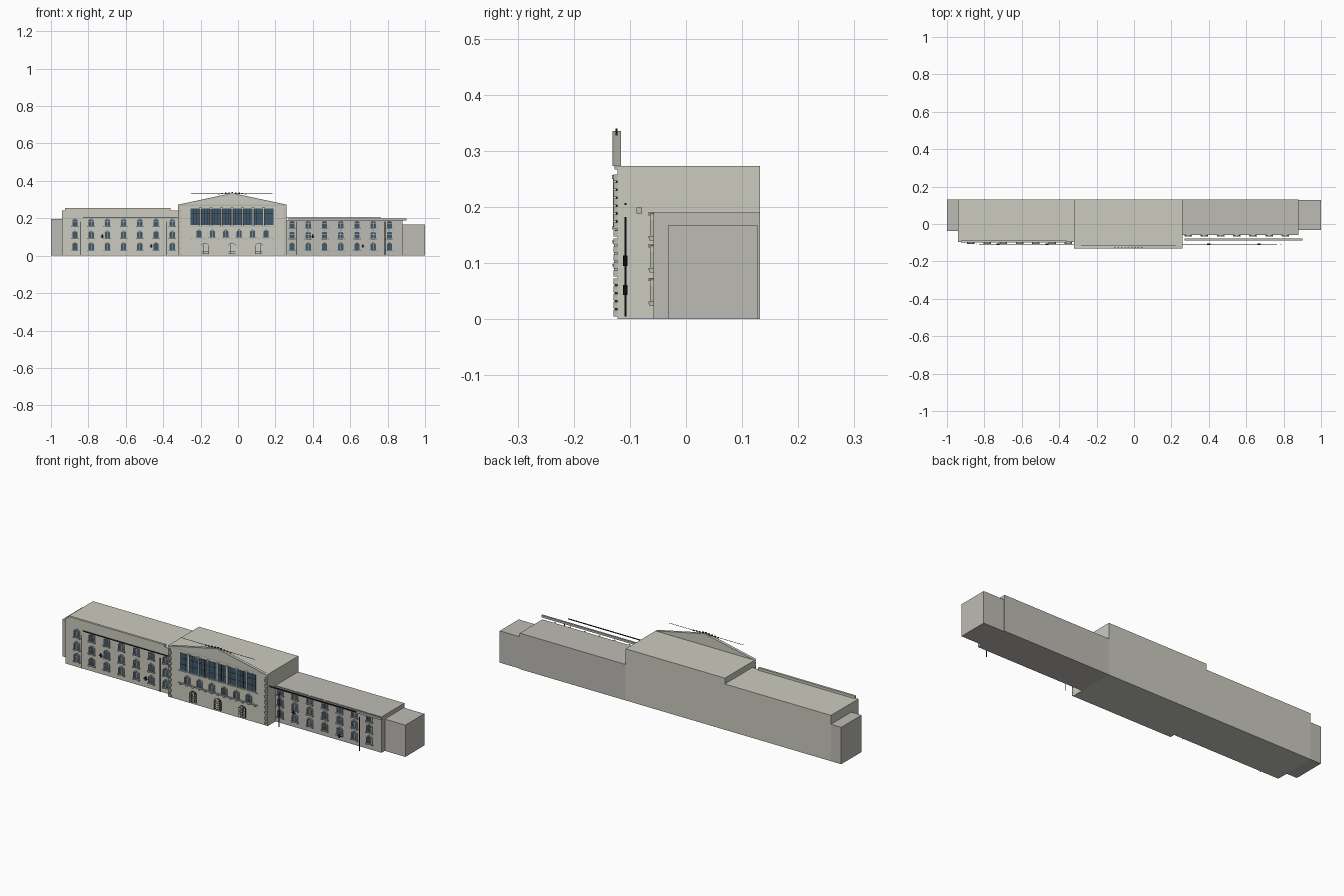
import bpy, bmesh, math
from mathutils import Matrix, Vector

if "Cube" in bpy.data.objects:
    bpy.data.objects.remove(bpy.data.objects["Cube"])


def material(name, rgb):
    m = bpy.data.materials.new(name)
    m.diffuse_color = (*rgb, 1)
    m.use_nodes = True
    m.node_tree.nodes["Principled BSDF"].inputs["Base Color"].default_value = m.diffuse_color
    return m


STONE = material("stone", (0.60, 0.60, 0.53))
GREY_STONE = material("grey_stone", (0.51, 0.50, 0.46))
TRIM = material("trim", (0.50, 0.50, 0.45))
GLASS = material("glass", (0.05, 0.10, 0.15))
METAL = material("metal", (0.02, 0.02, 0.025))
PALE = material("pale_door", (0.62, 0.62, 0.58))


class Part:
    """Collects simple solids into one named mesh object."""

    def __init__(self, name, mat):
        self.name, self.mat, self.bm = name, mat, bmesh.new()

    def box(self, x0, x1, y0, y1, z0, z1):
        m = Matrix.Translation(((x0 + x1) / 2, (y0 + y1) / 2, (z0 + z1) / 2))
        m = m @ Matrix.Diagonal((x1 - x0, y1 - y0, z1 - z0, 1))
        bmesh.ops.create_cube(self.bm, size=1, matrix=m)

    def prism(self, pts, y0, y1):
        """Extrude an x/z outline from y0 (front) to y1."""
        f = self.bm.faces.new([self.bm.verts.new((x, y0, z)) for x, z in pts])
        g = bmesh.ops.extrude_face_region(self.bm, geom=[f])["geom"]
        bmesh.ops.translate(self.bm, vec=(0, y1 - y0, 0),
                            verts=[v for v in g if isinstance(v, bmesh.types.BMVert)])

    def rod(self, a, b, r, sides=8):
        a, b = Vector(a), Vector(b)
        m = Matrix.Translation((a + b) / 2) @ (b - a).to_track_quat('Z', 'Y').to_matrix().to_4x4()
        bmesh.ops.create_cone(self.bm, cap_ends=True, segments=sides, radius1=r, radius2=r,
                              depth=(b - a).length, matrix=m)

    def finish(self):
        bmesh.ops.recalc_face_normals(self.bm, faces=self.bm.faces)
        me = bpy.data.meshes.new(self.name)
        self.bm.to_mesh(me)
        self.bm.free()
        me.materials.append(self.mat)
        bpy.context.collection.objects.link(bpy.data.objects.new(self.name, me))


def arch(x, z0, w, h, n=8):
    """Outline of an opening with a low arched head."""
    rise = w * 0.35
    top = [(x + w / 2 * math.cos(math.pi * i / n), z0 + h - rise + rise * math.sin(math.pi * i / n))
           for i in range(n + 1)]
    return [(x - w / 2, z0), (x + w / 2, z0)] + top


def arch_band(part, x, z0, w, h, t, y0, y1):
    """Frame around an arched opening, made of short segments."""
    inner, outer = arch(x, z0, w, h), arch(x, z0, w + 2 * t, h + t)
    for i in range(1, len(inner)):
        j = (i + 1) % len(inner)
        part.prism([inner[i], outer[i], outer[j], inner[j]], y0, y1)


# Main masses
for name, mat, dims in [
    ("left_end_block", GREY_STONE, (-1, -0.94, -0.038, 0.132, 0, 0.195)),
    ("left_wing", STONE, (-0.94, -0.32, -0.097, 0.132, 0, 0.242)),
    ("left_parapet", STONE, (-0.925, -0.36, -0.1, -0.088, 0.242, 0.255)),
    ("central_block", STONE, (-0.32, 0.26, -0.122, 0.132, 0, 0.273)),
    ("right_wing", GREY_STONE, (0.26, 0.88, -0.058, 0.132, 0, 0.19)),
    ("right_end_block", GREY_STONE, (0.88, 1.0, -0.031, 0.127, 0, 0.168)),
    ("right_cornice", GREY_STONE, (0.27, 0.9, -0.088, -0.078, 0.188, 0.199)),
]:
    p = Part(name, mat)
    p.box(*dims)
    p.finish()

# Pediment wall with raking mouldings
ped = Part("pediment", STONE)
ped.prism([(-0.32, 0.273), (0.26, 0.273), (-0.03, 0.335)], -0.127, -0.116)
ped.finish()
rake = Part("pediment_moulding", TRIM)
for x in (-0.32, 0.26):
    rake.prism([(x, 0.273), (-0.03, 0.335), (-0.03, 0.328), (x * 0.9 - 0.003, 0.273)], -0.131, -0.127)
rake.box(-0.32, 0.26, -0.127, -0.122, 0.267, 0.273)
rake.finish()

# Roof rail and small crest blocks
rail = Part("roof_rail", METAL)
rail.rod((-0.25, -0.123, 0.332), (0.185, -0.123, 0.332), 0.0012, 6)
for i in range(9):
    x = -0.102 + 0.018 * i
    z = 0.337 - abs(x + 0.03) * 0.09
    rail.box(x - 0.004, x + 0.004, -0.126, -0.122, z - 0.003, z + 0.003)
rail.finish()

# Wing windows
glass, frame = Part("window_panes", GLASS), Part("window_frames", TRIM)
bars = Part("window_bars", GREY_STONE)


def window(x, z, wall, w=0.028, h=0.037):
    z0 = z - h / 2
    glass.prism(arch(x, z0, w, h), wall - 0.003, wall + 0.001)
    arch_band(frame, x, z0, w, h, 0.003, wall - 0.006, wall + 0.001)
    frame.box(x - w * 0.72, x + w * 0.72, wall - 0.009, wall + 0.001, z0 - 0.004, z0)
    for s in (-1, 1):
        frame.box(x + s * w * 0.58 - 0.003, x + s * w * 0.58 + 0.003, wall - 0.007, wall + 0.001,
                  z0 - 0.008, z0 - 0.004)
    frame.box(x - 0.003, x + 0.003, wall - 0.009, wall + 0.001, z0 + h - 0.001, z0 + h + 0.005)
    bars.box(x - 0.0008, x + 0.0008, wall - 0.004, wall, z0, z0 + h - 0.001)
    bars.box(x - w / 2, x + w / 2, wall - 0.004, wall, z0 + h * 0.6, z0 + h * 0.6 + 0.0015)


for x0, wall, rows in [(-0.872, -0.097, (0.177, 0.112, 0.05)), (0.289, -0.058, (0.167, 0.11, 0.05))]:
    for col in range(7):
        for z in rows:
            window(x0 + 0.0868 * col, z, wall)

# Central arched windows above the ledge
for i in range(6):
    window(-0.209 + 0.0718 * i, 0.117, -0.122, 0.027, 0.038)
glass.finish()
frame.finish()
bars.finish()

# Tall glazing and columns of the central hall
hall, cols = Part("hall_glazing", GLASS), Part("hall_columns", STONE)
mull = Part("hall_mullions", METAL)
x0, pitch = -0.257, 0.0563
for i in range(8):
    xa, xb = x0 + pitch * i + 0.004, x0 + pitch * (i + 1) - 0.004
    hall.box(xa, xb, -0.124, -0.121, 0.163, 0.252)
    for k in (1, 2):
        xm = xa + (xb - xa) * k / 3
        mull.box(xm - 0.0007, xm + 0.0007, -0.125, -0.123, 0.163, 0.252)
    for z in (0.193, 0.226):
        mull.box(xa, xb, -0.125, -0.123, z, z + 0.0014)
for i in range(1, 8):
    x = x0 + pitch * i
    cols.rod((x, -0.126, 0.163), (x, -0.126, 0.252), 0.0045, 12)
    cols.box(x - 0.008, x + 0.008, -0.132, -0.121, 0.25, 0.257)
    cols.box(x - 0.007, x + 0.007, -0.132, -0.121, 0.16, 0.165)
hall.finish()
cols.finish()
mull.finish()

# Ledge with brackets
ledge = Part("ledge", TRIM)
ledge.box(-0.26, 0.2, -0.129, -0.121, 0.091, 0.095)
for i in range(13):
    x = -0.25 + 0.0363 * i
    ledge.box(x - 0.004, x + 0.004, -0.128, -0.121, 0.084, 0.091)
ledge.box(-0.26, 0.2, -0.127, -0.121, 0.154, 0.159)
ledge.finish()

# Entrance doors with lattice
doors, lattice = Part("entrance_doors", PALE), Part("door_lattice", METAL)
for x in (-0.176, -0.032, 0.112):
    doors.prism(arch(x, 0.008, 0.036, 0.058), -0.125, -0.121)
    arch_band(lattice, x, 0.008, 0.036, 0.058, 0.0018, -0.127, -0.121)
    for k in range(-1, 2):
        lattice.box(x + k * 0.01 - 0.0007, x + k * 0.01 + 0.0007, -0.1265, -0.124, 0.008, 0.061)
    for k in range(5):
        z = 0.01 + 0.011 * k
        lattice.box(x - 0.018, x + 0.018, -0.1265, -0.124, z, z + 0.0014)
doors.finish()
lattice.finish()

# Corner quoins of the central block
quoins = Part("corner_quoins", TRIM)
for i in range(18):
    w, z = (0.018, 0.011)[i % 2], 0.005 + 0.0142 * i
    quoins.box(-0.32, -0.32 + w, -0.129, -0.121, z, z + 0.011)
    quoins.box(0.26 - w, 0.26, -0.129, -0.121, z, z + 0.011)
quoins.finish()

# Gutters, downpipes and lamps
gutters, pipes, lamps = Part("gutters", METAL), Part("downpipes", METAL), Part("wall_lamps", METAL)
for a, b in ((-0.83, -0.32), (0.26, 0.765)):
    gutters.box(a, b, -0.11, -0.106, 0.203, 0.207)
for x in (-0.84, -0.38, 0.315, 0.786):
    pipes.rod((x, -0.108, 0.005), (x, -0.108, 0.182), 0.0017)
for x, z in ((-0.727, 0.105), (-0.465, 0.053), (0.40, 0.105), (0.668, 0.053)):
    lamps.box(x - 0.009, x + 0.009, -0.111, -0.104, z - 0.005, z - 0.001)
    lamps.rod((x, -0.108, z - 0.01), (x, -0.108, z + 0.008), 0.004)
gutters.finish()
pipes.finish()
lamps.finish()
